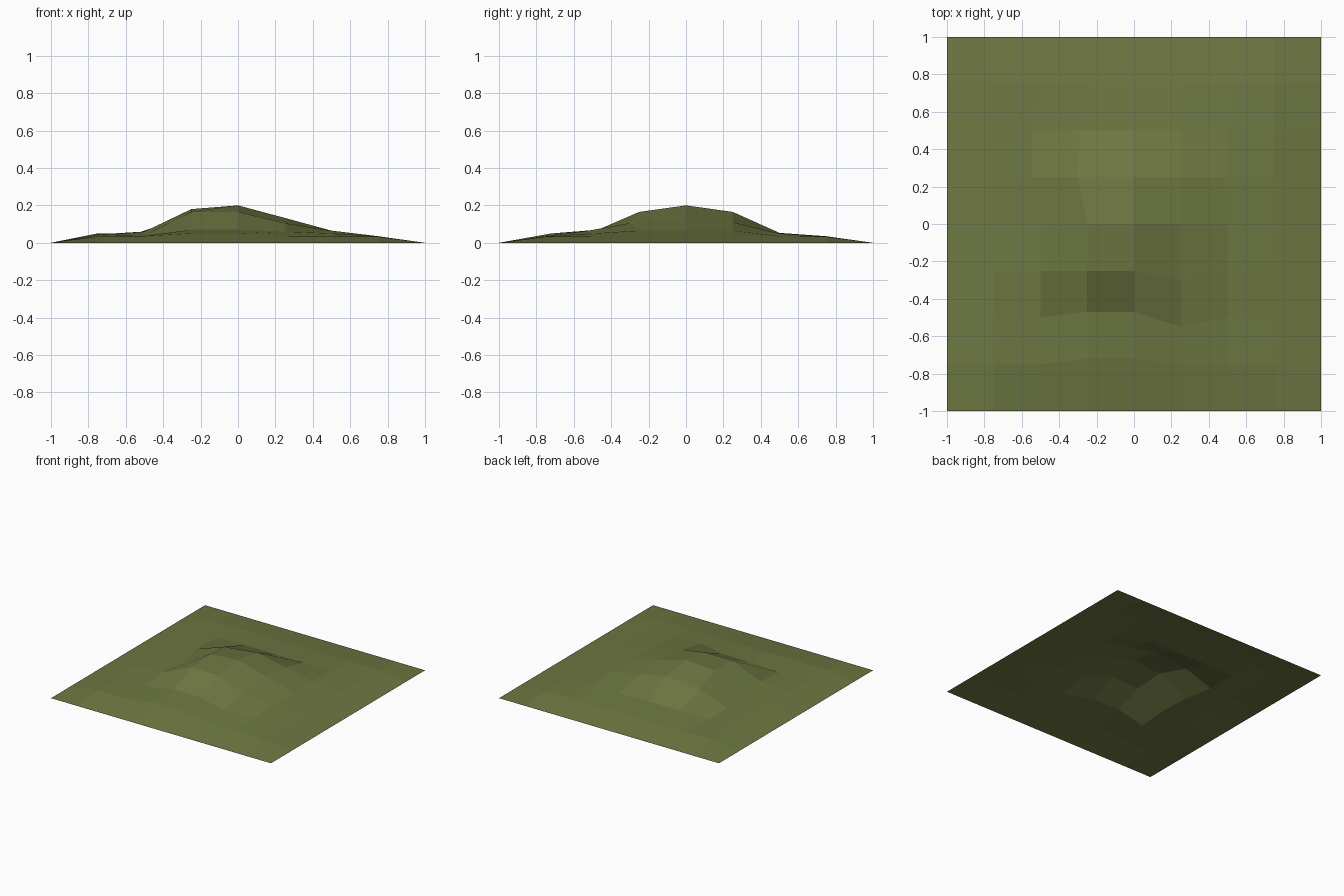
import bpy, bmesh

# one moss green for the whole hill
green = bpy.data.materials.new("moss_green")
green.diffuse_color = (0.155, 0.185, 0.055, 1)

# inner heights, rows from y=-0.75 to 0.75, columns from x=-0.75 to 0.75
heights = [
    [.035, .036, .05, .05, .037, .035, .033],
    [.038, .042, .07, .07, .06, .05, .035],
    [.045, .06, .165, .165, .105, .065, .035],
    [.05, .05, .18, .20, .133, .065, .035],
    [.045, .05, .132, .165, .11, .065, .035],
    [.038, .045, .053, .053, .053, .05, .035],
    [.033, .035, .035, .035, .035, .035, .033],
]

# grid points nudged sideways, so the hill looks hand made
moved = {
    (-.25, -.75): (-.25, -.72), (0, -.75): (0, -.72),
    (-.25, -.5): (-.25, -.47), (0, -.5): (0, -.47),
    (.25, -.5): (.25, -.55), (.25, -.25): (.25, -.30),
    (-.25, .25): (-.30, .25), (-.5, .25): (-.545, .25),
    (-.25, .5): (-.29, .5), (-.5, .5): (-.545, .5),
}

# terrain sheet: an 8 x 8 grid raised into a low hill
bm = bmesh.new()
bmesh.ops.create_grid(bm, x_segments=8, y_segments=8, size=1)
for v in bm.verts:
    i, j = round((v.co.x + 1) * 4), round((v.co.y + 1) * 4)
    if 0 < i < 8 and 0 < j < 8:
        v.co.z = heights[j - 1][i - 1]
    key = (i / 4 - 1, j / 4 - 1)
    v.co.x, v.co.y = moved.get(key, key)
mesh = bpy.data.meshes.new("hill_ground")
bm.to_mesh(mesh)
bm.free()
mesh.materials.append(green)
hill = bpy.data.objects.new("hill_ground", mesh)
bpy.context.collection.objects.link(hill)
